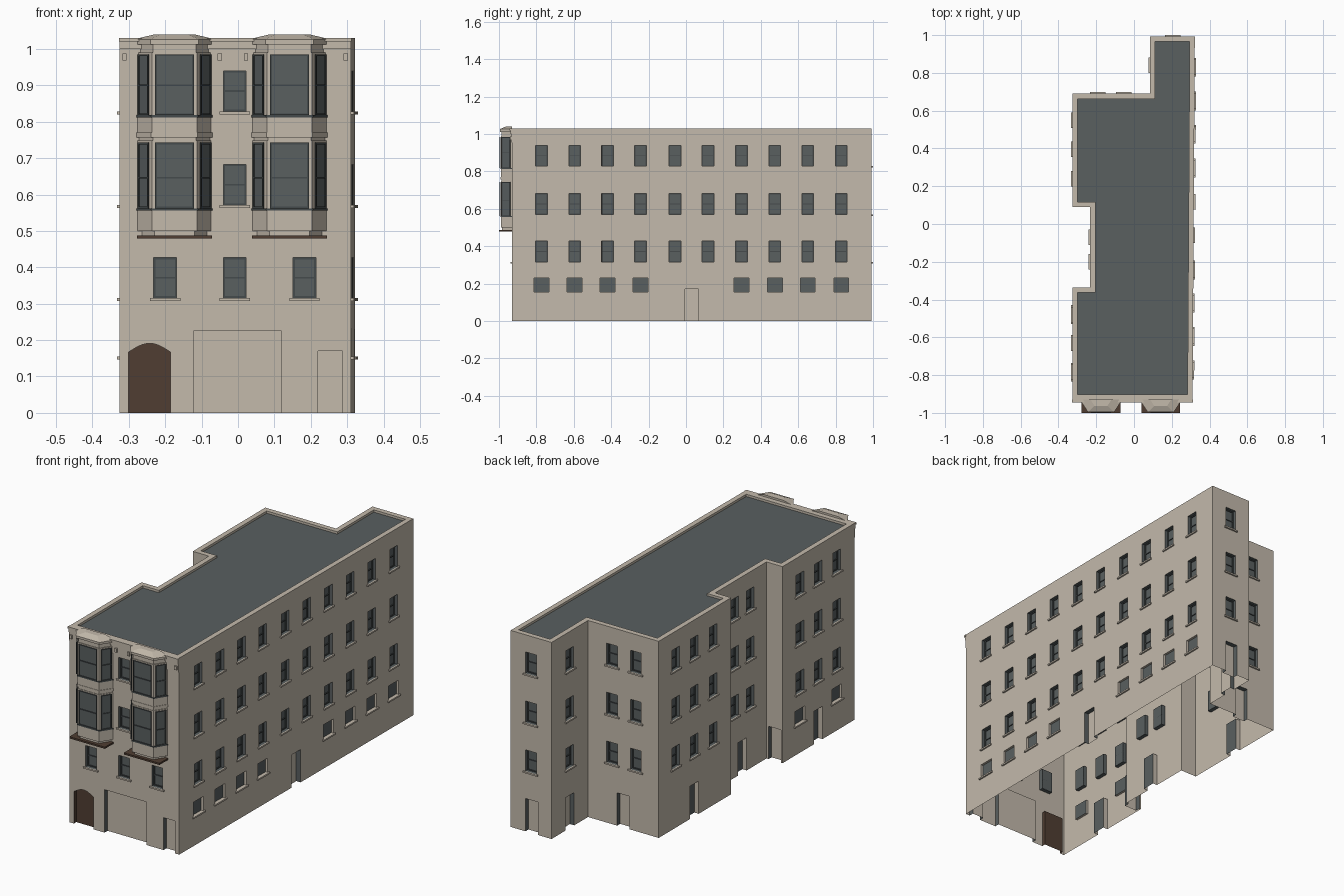
import bpy, bmesh, math
from mathutils import Vector

cube = bpy.data.objects.get("Cube")
if cube:
    bpy.data.objects.remove(cube, do_unlink=True)


def material(name, r, g, b):
    m = bpy.data.materials.new(name)
    m.use_nodes = True
    m.diffuse_color = (r, g, b, 1)
    m.node_tree.nodes["Principled BSDF"].inputs["Base Color"].default_value = (r, g, b, 1)
    return m


MATS = [material("beige stone", .55, .49, .41), material("slate grey", .10, .115, .117),
        material("dark frame", .06, .07, .072), material("brown wood", .08, .048, .032)]
STONE, SLATE, FRAME, BROWN = range(4)
TOP = 1.03


class Part:
    """A mesh drawn in the frame of one wall: u along it, d outward, z up."""

    def __init__(self, name, p0=(0, 0), p1=(1, 0)):
        self.name, self.bm = name, bmesh.new()
        self.p0 = Vector(p0)
        self.t = (Vector(p1) - self.p0).normalized()
        self.n = Vector((self.t.y, -self.t.x))

    def point(self, u, d, z):
        p = self.p0 + self.t * u + self.n * d
        return Vector((p.x, p.y, z))

    def face(self, points, mat=STONE):
        f = self.bm.faces.new([self.bm.verts.new(self.point(*p)) for p in points])
        f.material_index = mat

    def panel(self, u0, u1, z0, z1, d=0, mat=STONE):
        self.face([(u0, d, z0), (u1, d, z0), (u1, d, z1), (u0, d, z1)], mat)

    def box(self, u0, u1, d0, d1, z0, z1, mat=STONE):
        self.loft([(u0, d1), (u1, d1), (u1, d0), (u0, d0)],
                  [(u0, d1), (u1, d1), (u1, d0), (u0, d0)], z0, z1, mat)

    def loft(self, low, high, z0, z1, mat=STONE):
        a, b = [(*p, z0) for p in low], [(*p, z1) for p in high]
        for i in range(len(a)):
            j = (i + 1) % len(a)
            self.face([a[i], a[j], b[j], b[i]], mat)
        self.face(a[::-1], mat)
        self.face(b, mat)

    def reveal(self, u0, u1, z0, z1, depth, mat):
        ring = [(u0, z0), (u0, z1), (u1, z1), (u1, z0)]
        for i in range(4 if z0 > 0 else 3):
            (a, za), (b, zb) = ring[i], ring[(i + 1) % 4]
            self.face([(a, 0, za), (b, 0, zb), (b, -depth, zb), (a, -depth, za)], mat)

    def finish(self):
        bmesh.ops.remove_doubles(self.bm, verts=self.bm.verts, dist=1e-5)
        me = bpy.data.meshes.new(self.name)
        self.bm.to_mesh(me)
        self.bm.free()
        for m in MATS:
            me.materials.append(m)
        ob = bpy.data.objects.new(self.name, me)
        bpy.context.collection.objects.link(ob)


def sash(part, u0, u1, z0, z1, d, rail):
    """Glass with a frame and a meeting rail."""
    e = .005
    part.panel(u0, u1, z0, z1, d, SLATE)
    for a, b, c, f in ((u0, u0 + e, z0, z1), (u1 - e, u1, z0, z1), (u0, u1, z0, z0 + e),
                       (u0, u1, z1 - e, z1), (u0, u1, rail - e / 2, rail + e / 2)):
        part.box(a, b, d, d + .004, c, f, FRAME)


def wall(name, p0, p1, openings):
    """A wall with holes; each opening is (kind, centre, width, z0, z1)."""
    w = Part(name, p0, p1)
    length = (Vector(p1) - Vector(p0)).length
    axis = 0 if abs(w.t.x) > abs(w.t.y) else 1
    holes = []
    for kind, c, width, z0, z1 in openings:
        u = abs(c - p0[axis])
        holes.append((kind, u - width / 2, u + width / 2, z0, z1))
    us = sorted({0, length, *[h[1] for h in holes], *[h[2] for h in holes]})
    zs = sorted({0, TOP, *[h[3] for h in holes], *[h[4] for h in holes]})
    for u0, u1 in zip(us, us[1:]):
        for z0, z1 in zip(zs, zs[1:]):
            u, z = (u0 + u1) / 2, (z0 + z1) / 2
            if u1 - u0 > 1e-5 and not any(h[1] < u < h[2] and h[3] < z < h[4] for h in holes):
                w.panel(u0, u1, z0, z1)
    for kind, u0, u1, z0, z1 in holes:
        if kind == "window":
            w.reveal(u0, u1, z0, z1, .02, SLATE)
            sash(w, u0, u1, z0, z1, -.02, (z0 + z1) / 2)
        elif kind == "vent":
            w.reveal(u0, u1, z0, z1, .012, STONE)
            w.panel(u0, u1, z0, z1, -.012, SLATE)
        elif kind == "arch":
            w.reveal(u0, u1, z0, z1, .02, BROWN)
            w.panel(u0, u1, z0, z1, -.02, BROWN)
            steps = 12
            arc = [(u0 + (u1 - u0) * i / steps,
                    z1 - .025 + .024 * math.sin(math.pi * i / steps)) for i in range(steps + 1)]
            for (a, za), (b, zb) in zip(arc, arc[1:]):
                w.face([(a, 0, za), (b, 0, zb), (b, 0, z1), (a, 0, z1)])
                w.face([(a, 0, za), (a, -.02, za), (b, -.02, zb), (b, 0, zb)], BROWN)
        else:
            dark = kind == "dark door"
            w.reveal(u0, u1, z0, z1, .025, STONE if dark else SLATE)
            w.panel(u0, u1, z0, z1, -.025, SLATE if dark else STONE)
        if kind in ("window", "vent"):
            w.box(u0 - .01, u1 + .01, 0, .008, z0 - .008, z0)
    w.finish()


ROWS = [(.316, .427), (.571, .683), (.828, .94)]


def windows(*centres, rows=ROWS):
    return [("window", c, .063, *r) for c in centres for r in rows]


def vents(*centres):
    return [("vent", c, .08, .155, .23) for c in centres]


def door(c, kind="door"):
    return [(kind, c, .072, 0, .172)]


# Outer walls, counter-clockwise from the front left corner
outline = [(-.325, -.93), (.31, -.93), (.322, .992), (.085, .992), (.085, .69),
           (-.325, .69), (-.325, .09), (-.232, .09), (-.232, -.335), (-.325, -.335)]
side = [-.772, -.595, -.419, -.243, -.059, .117, .296, .475, .651, .83]
plans = [
    ("front_wall", windows(-.2, .183, rows=ROWS[:1]) + windows(-.009)
     + [("arch", -.243, .115, 0, .192), ("garage", -.001, .242, 0, .225),
        ("door", .253, .067, 0, .17)]),
    ("long_side_wall", windows(*side) + vents(*side[:4], *side[6:]) + door(.03)),
    ("wing_back_wall", windows(.205) + door(.2)),
    ("wing_side_wall", windows(.84) + door(.84)),
    ("main_back_wall", windows(-.055, -.192) + door(-.12)),
    ("rear_side_wall", windows(.55, .395, .24) + door(.395, "dark door")),
    ("recess_rear_wall", []),
    ("recess_wall", windows(-.07, -.2) + door(-.135, "dark door")),
    ("recess_front_wall", door(-.28)),
    ("fore_side_wall", windows(-.48, -.63, -.785) + vents(-.48, -.785)
     + door(-.63, "dark door")),
]
for i, (name, openings) in enumerate(plans):
    wall(name, outline[i], outline[(i + 1) % len(outline)], openings)

# Parapet rim and flat roof
inner = []
for i, p in enumerate(outline):
    a, b, c = Vector(outline[i - 1]), Vector(p), Vector(outline[(i + 1) % len(outline)])
    t0, t1 = (b - a).normalized(), (c - b).normalized()
    n0, n1 = Vector((-t0.y, t0.x)), Vector((-t1.y, t1.x))
    q = b + (n0 + n1) * .027 / (1 + n0.dot(n1))
    inner.append((q.x, q.y))
roof = Part("roof_and_parapet")
roof.n = Vector((0, 1))
ROOF = TOP - .012
for i in range(len(outline)):
    j = (i + 1) % len(outline)
    roof.face([(*outline[i], TOP), (*outline[j], TOP), (*inner[j], TOP), (*inner[i], TOP)])
    roof.face([(*inner[i], TOP), (*inner[j], TOP), (*inner[j], ROOF), (*inner[i], ROOF)])
roof.face([(*p, ROOF) for p in inner], SLATE)
roof.finish()

# Front frieze, cornice and small brackets
trim = Part("front_cornice", outline[0], outline[1])
trim.box(0, .635, 0, .004, .955, 1.0)
trim.box(0, .635, 0, .009, 1.0, 1.02)
trim.box(-.002, .637, 0, .014, 1.02, TOP)
for x in (-.312, -.05, .022, .296):
    trim.box(x + .319, x + .331, 0, .012, .968, .988)
trim.finish()


def bay(name, c):
    """Two-storey bay made of stacked slices with glazed faces."""
    b = Part(name)
    b.n = Vector((0, 1))

    def plan(s):
        return [(c + x * s, -.93 + y * s) for x, y in
                ((-.101, 0), (-.062, -.06), (.062, -.06), (.101, 0))]

    base = [(c - .103, -1), (c + .103, -1), (c + .103, -.93), (c - .103, -.93)]
    b.loft(base, base, .479, .488, BROWN)
    for s, z0, z1, mat in ((.88, .488, .5, STONE), (1, .5, .556, STONE),
                           (1.04, .556, .562, FRAME), (1, .562, .748, STONE),
                           (.96, .748, .756, STONE), (1.03, .756, .77, STONE),
                           (1, .77, .812, STONE), (1.04, .812, .818, FRAME),
                           (1, .818, .99, STONE), (.95, .99, 1.012, STONE),
                           (1.06, 1.012, 1.026, STONE)):
        b.loft(plan(s), plan(s), z0, z1, mat)
    b.loft(plan(1.11), plan(.55), 1.026, 1.04)
    b.finish()
    pts = plan(1)
    for k, label in enumerate(("right", "front", "left")):
        g = Part(f"{name}_{label}_windows", pts[k], pts[k + 1])
        width = (Vector(pts[k + 1]) - Vector(pts[k])).length
        for z0, z1, rail in ((.562, .743, .646), (.818, .985, .9)):
            sash(g, .009, width - .009, z0, z1, .003, rail)
        g.finish()


bay("right_bay", -.1745)
bay("left_bay", .1415)
